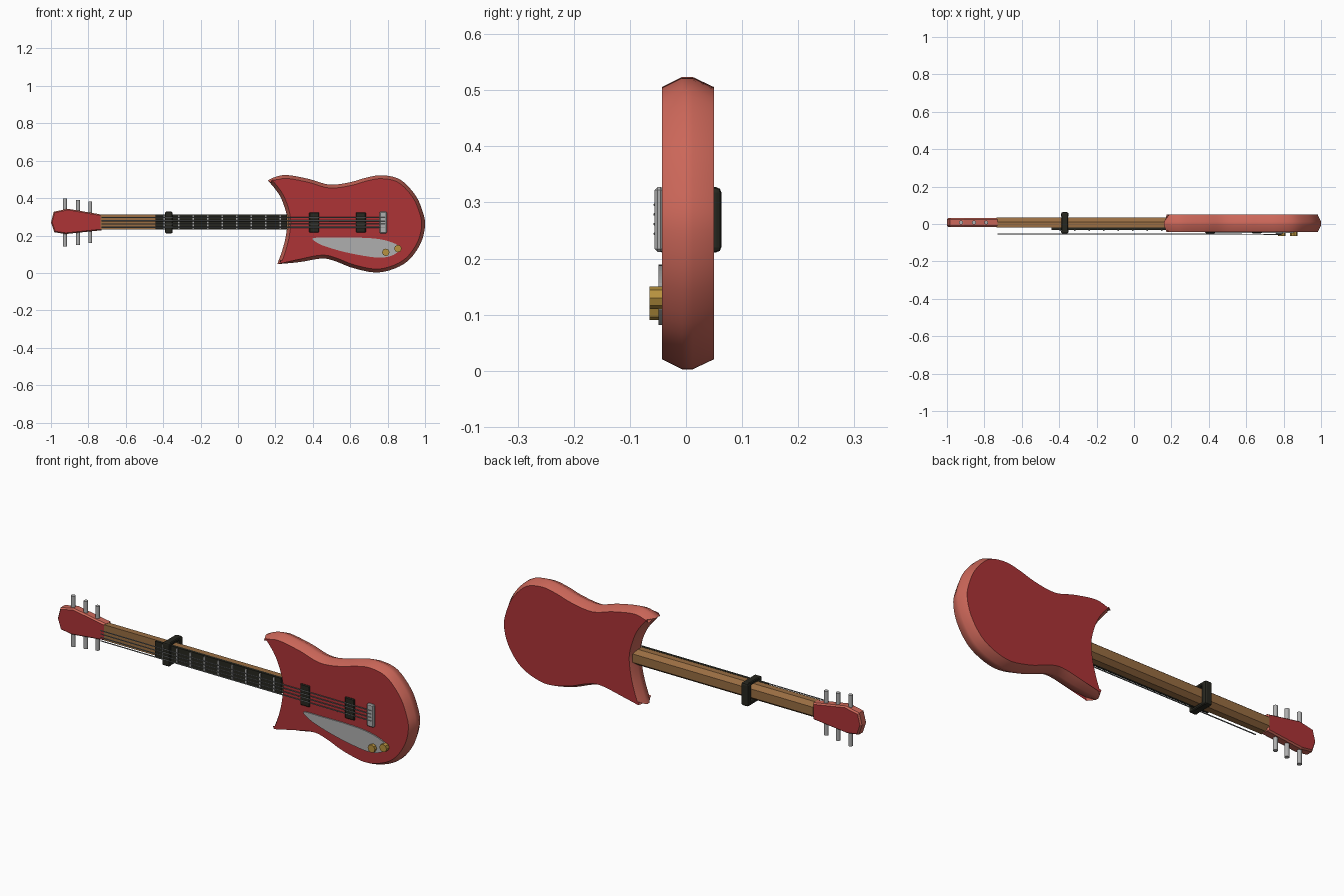
import bpy, bmesh, math
from mathutils import Vector

if "Cube" in bpy.data.objects:
    bpy.data.objects.remove(bpy.data.objects["Cube"])


def material(name, rgb):
    m = bpy.data.materials.new(name)
    m.diffuse_color = (*rgb, 1)
    m.use_nodes = True
    m.node_tree.nodes["Principled BSDF"].inputs["Base Color"].default_value = m.diffuse_color
    return m


RED = material("red face", (0.42, 0.034, 0.037))
CORAL = material("coral rim", (0.60, 0.135, 0.10))
WOOD = material("neck wood", (0.32, 0.155, 0.055))
BLACK = material("black", (0.02, 0.02, 0.014))
SILVER = material("silver", (0.43, 0.43, 0.43))
STEEL = material("string steel", (0.20, 0.21, 0.21))
GOLD = material("gold", (0.48, 0.29, 0.05))


def finish(name, bm, mats, smooth=None):
    bmesh.ops.recalc_face_normals(bm, faces=bm.faces)
    me = bpy.data.meshes.new(name)
    bm.to_mesh(me)
    bm.free()
    for m in mats:
        me.materials.append(m)
    ob = bpy.data.objects.new(name, me)
    bpy.context.collection.objects.link(ob)
    if smooth:
        bpy.ops.object.select_all(action='DESELECT')
        ob.select_set(True)
        bpy.context.view_layer.objects.active = ob
        bpy.ops.object.shade_smooth_by_angle(angle=math.radians(smooth))
    return ob


def box(name, x, y, z, mat, bevel=0.0, segments=1):
    bm = bmesh.new()
    bmesh.ops.create_cube(bm, size=1)
    for v in bm.verts:
        v.co = [(a + b) / 2 + c * (b - a) for c, (a, b) in zip(v.co, (x, y, z))]
    if bevel:
        bmesh.ops.bevel(bm, geom=bm.edges[:], offset=bevel, segments=segments,
                        profile=0.5, affect='EDGES')
    return finish(name, bm, [mat])


def rod(name, a, b, radius, sides, mat, smooth=None):
    a, b = Vector(a), Vector(b)
    bm = bmesh.new()
    bmesh.ops.create_cone(bm, cap_ends=True, segments=sides, radius1=radius,
                          radius2=radius, depth=(b - a).length)
    rot = (b - a).to_track_quat('Z', 'Y')
    for v in bm.verts:
        v.co = rot @ v.co + (a + b) / 2
    return finish(name, bm, [mat], smooth)


def spline(pts, steps, closed=False):
    """Smooth curve through 2D points."""
    n, out = len(pts), []
    P = [Vector(p) for p in pts]
    get = lambda i: P[i % n] if closed else P[max(0, min(n - 1, i))]
    for i in range(n if closed else n - 1):
        a, b, c, d = (get(i + k) for k in (-1, 0, 1, 2))
        for s in range(steps):
            t = s / steps
            out.append(0.5 * (2 * b + (c - a) * t + (2 * a - 5 * b + 4 * c - d) * t * t
                              + (3 * b - a - 3 * c + d) * t ** 3))
    return out if closed else out + [P[-1]]


def inset(pts, d):
    """Offset a clockwise outline inwards, with limited corner mitres."""
    out, n = [], len(pts)
    for i, p in enumerate(pts):
        e1 = (p - pts[i - 1]).normalized()
        e2 = (pts[(i + 1) % n] - p).normalized()
        n1, n2 = Vector((e1.y, -e1.x)), Vector((e2.y, -e2.x))
        m = (n1 + n2).normalized()
        out.append(p + m * min(d / max(m.dot(n1), 0.1), 2 * d))
    return out


def slab(name, pts, layers, face_mat, rim_mat, smooth=None):
    """Stack outlines at (y, inset) layers; caps get the face colour."""
    bm = bmesh.new()
    rings = [[bm.verts.new((p.x, y, p.y)) for p in (inset(pts, d) if d else pts)]
             for y, d in layers]
    n = len(pts)
    for r, s in zip(rings, rings[1:]):
        for i in range(n):
            bm.faces.new((r[i], r[(i + 1) % n], s[(i + 1) % n], s[i])).material_index = 1
    bm.faces.new(rings[0])
    bm.faces.new(rings[-1])
    return finish(name, bm, [face_mat, rim_mat], smooth)


# Body: curved outer edge between the two horns, then the concave neck bay
outer = spline([(0.160, 0.495), (0.205, 0.515), (0.265, 0.523), (0.38, 0.502), (0.49, 0.472),
                (0.60, 0.485), (0.68, 0.508), (0.767, 0.522), (0.865, 0.500), (0.945, 0.42),
                (0.985, 0.335), (1.0, 0.25), (0.97, 0.145), (0.89, 0.05), (0.757, 0.003),
                (0.623, 0.024), (0.516, 0.064), (0.447, 0.077), (0.33, 0.058),
                (0.21, 0.047)], 5)
bay = spline([(0.21, 0.047), (0.238, 0.125), (0.258, 0.21), (0.262, 0.30),
              (0.225, 0.41), (0.160, 0.495)], 5)
slab("body", outer + bay[1:-1],
     [(-0.043, 0.018), (-0.007, 0), (0.012, 0), (0.05, 0.018)], RED, CORAL, 40)

# Headstock
head = [Vector(p) for p in [(-1.0, 0.27), (-0.985, 0.327), (-0.91, 0.343), (-0.73, 0.312),
                            (-0.73, 0.228), (-0.92, 0.208), (-0.982, 0.217)]]
slab("headstock", head, [(-0.016, 0.006), (-0.008, 0), (0.024, 0), (0.032, 0.006)], RED, CORAL)

# Tuning pegs, each passing through the headstock
for i, x in enumerate((-0.925, -0.855, -0.79)):
    rod(f"tuning_peg_{i + 1}", (x, 0.008, 0.141 + 0.009 * i), (x, 0.008, 0.398 - 0.008 * i),
        0.011, 10, SILVER, 40)

# Neck with a chamfered back
bm = bmesh.new()
section = [(-0.019, 0.232), (-0.019, 0.311), (0.012, 0.311), (0.035, 0.293),
           (0.035, 0.250), (0.012, 0.232)]
ends = [[bm.verts.new((x, y, z)) for y, z in section] for x in (-0.735, 0.28)]
for i in range(6):
    j = (i + 1) % 6
    bm.faces.new((ends[0][i], ends[0][j], ends[1][j], ends[1][i]))
for e in ends:
    bm.faces.new(e)
finish("neck", bm, [WOOD])

# Fretboard and frets
box("fretboard", (-0.44, 0.262), (-0.032, -0.018), (0.232, 0.312), BLACK)
for i in range(9):
    x = -0.395 + 0.0775 * i
    box(f"fret_{i + 1}", (x - 0.004, x + 0.004), (-0.037, -0.031), (0.236, 0.308), SILVER)

# Capo: a block band around the neck
box("capo_back", (-0.39, -0.35), (0.034, 0.063), (0.211, 0.327), BLACK, 0.009, 2)
box("capo_front", (-0.39, -0.35), (-0.050, -0.030), (0.211, 0.327), BLACK, 0.007, 2)
for side, z in (("upper", 0.310), ("lower", 0.211)):
    box(f"capo_{side}_side", (-0.388, -0.352), (-0.043, 0.055), (z, z + 0.017), BLACK, 0.004)

# Pickups with pole pieces, and bridge
string_z = [0.244, 0.2613, 0.2786, 0.296]
for i, x in enumerate((0.407, 0.657)):
    box(f"pickup_{i + 1}", (x - 0.027, x + 0.027), (-0.0495, -0.040), (0.216, 0.324), BLACK, 0.004)
box("bridge", (0.757, 0.796), (-0.056, -0.040), (0.212, 0.327), SILVER, 0.005)

# Strings
for i, z in enumerate(string_z):
    rod(f"string_{i + 1}", (-0.73, -0.053, z), (0.785, -0.055, z), 0.003, 6, STEEL)

# Pickguard
guard = spline([(0.402, 0.186), (0.50, 0.188), (0.62, 0.189), (0.73, 0.184), (0.81, 0.168),
                (0.86, 0.142), (0.85, 0.108), (0.80, 0.086), (0.73, 0.083), (0.60, 0.105),
                (0.49, 0.134), (0.425, 0.160)], 4, closed=True)
slab("pickguard", guard, [(-0.049, 0), (-0.041, 0)], SILVER, SILVER)

# Control knobs
for i, (x, z) in enumerate(((0.79, 0.110), (0.855, 0.130))):
    rod(f"knob_{i + 1}", (x, -0.042, z), (x, -0.065, z), 0.020, 8, GOLD)
